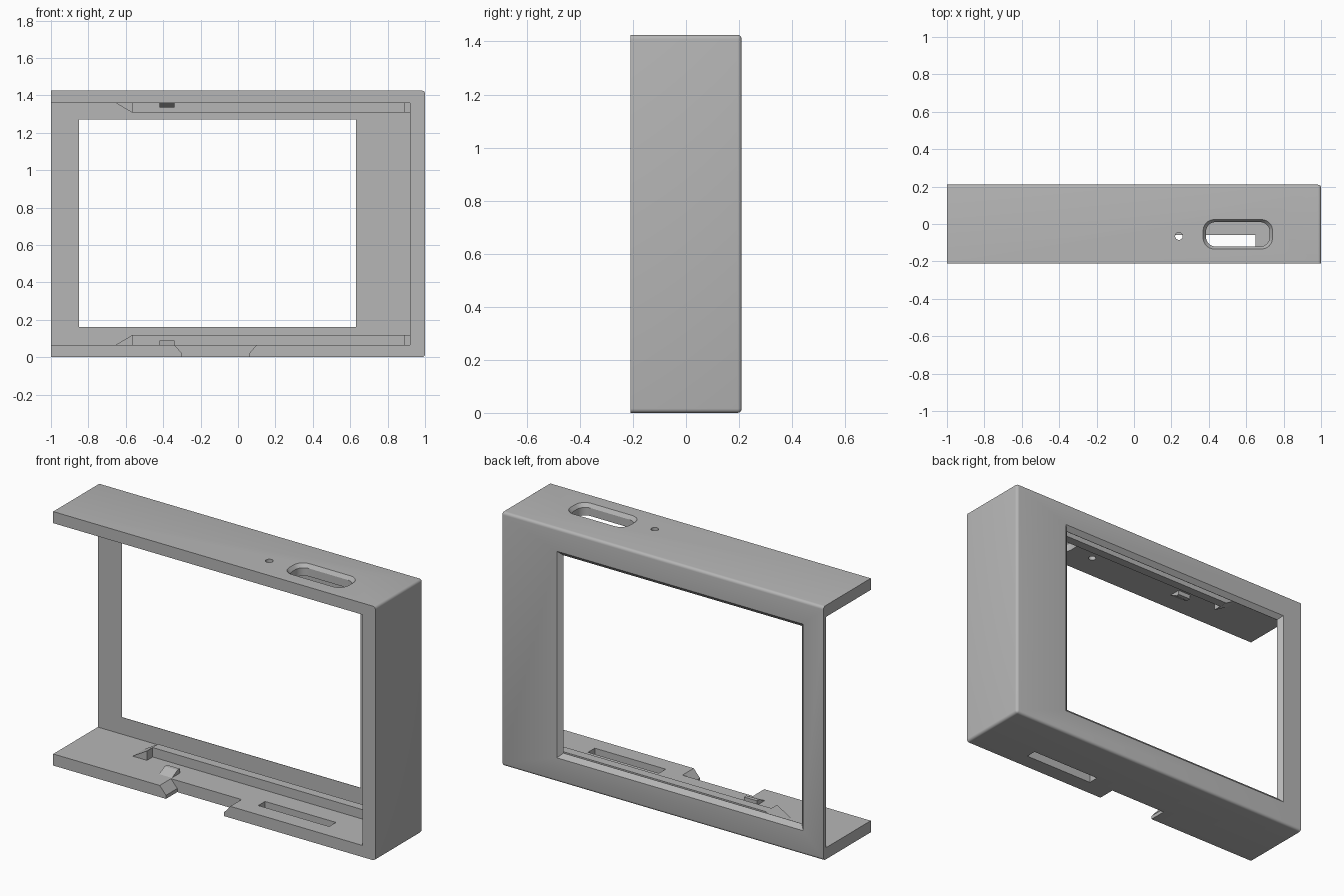
import bpy, bmesh, math
from mathutils import Vector

cube = bpy.data.objects.get("Cube")
if cube:
    bpy.data.objects.remove(cube, do_unlink=True)

H = 1.425          # total height
WALL = 0.065       # floor and roof thickness
D = 0.21           # half depth

grey = bpy.data.materials.new("plain grey")
grey.use_nodes = True
grey.diffuse_color = (0.47, 0.47, 0.47, 1)
grey.node_tree.nodes["Principled BSDF"].inputs["Base Color"].default_value = grey.diffuse_color


def finish(bm, name):
    bmesh.ops.recalc_face_normals(bm, faces=bm.faces)
    me = bpy.data.meshes.new(name)
    bm.to_mesh(me)
    bm.free()
    ob = bpy.data.objects.new(name, me)
    ob.data.materials.append(grey)
    bpy.context.collection.objects.link(ob)
    return ob


def prism(name, bottom, top):
    """Solid between two matching rings of points."""
    bm = bmesh.new()
    a = [bm.verts.new(p) for p in bottom]
    b = [bm.verts.new(p) for p in top]
    bm.faces.new(a)
    bm.faces.new(b)
    for i in range(len(a)):
        j = (i + 1) % len(a)
        bm.faces.new((a[i], a[j], b[j], b[i]))
    return finish(bm, name)


def box(name, x, y, z):
    ring = [(x[0], y[0]), (x[1], y[0]), (x[1], y[1]), (x[0], y[1])]
    return prism(name, [(*p, z[0]) for p in ring], [(*p, z[1]) for p in ring])


def side_profile(name, pts, y0, y1):
    """Extrude an x-z outline along y."""
    return prism(name, [(x, y0, z) for x, z in pts], [(x, y1, z) for x, z in pts])


def rounded(cx, cy, hx, hy, r, z, n=8):
    """Ring of a rounded rectangle."""
    pts = []
    for k, (sx, sy) in enumerate([(1, 1), (-1, 1), (-1, -1), (1, -1)]):
        for i in range(n + 1):
            a = math.pi / 2 * (k + i / n)
            pts.append((cx + sx * (hx - r) + r * math.cos(a),
                        cy + sy * (hy - r) + r * math.sin(a), z))
    return pts


def cut(ob, cutter):
    cutter.hide_render = True
    mod = ob.modifiers.new("cut", "BOOLEAN")
    mod.operation = "DIFFERENCE"
    mod.solver = "EXACT"
    mod.object = cutter
    bpy.context.view_layer.objects.active = ob
    bpy.ops.object.modifier_apply(modifier=mod.name)
    bpy.data.objects.remove(cutter, do_unlink=True)


# Outer shell with rounded back and closed-side edges
shell = box("frame_shell", (-1, 1), (-D, D), (0, H))
bm = bmesh.new()
bm.from_mesh(shell.data)
edges = []
for e in bm.edges:
    m = (e.verts[0].co + e.verts[1].co) / 2
    back, side, cap = m.y > D - .01, m.x > .99, abs(m.z - H / 2) > H / 2 - .01
    if (back and side) or (back and cap and m.x > -.5) or (side and cap):
        edges.append(e)
bmesh.ops.bevel(bm, geom=edges, offset=0.016, segments=4, profile=0.5, affect="EDGES")
bm.to_mesh(shell.data)
bm.free()

# Hollow interior, open at the front and one side
cut(shell, box("cavity", (-1.2, 0.92), (-0.4, 0.185), (WALL, H - WALL)))

# Window through the back plate, flared towards the rear
def window_ring(grow, y):
    x0, x1, z0, z1 = -0.85 - grow, 0.63 + grow, 0.16 - grow, 1.27 + grow
    return [(x0, y, z0), (x1, y, z0), (x1, y, z1), (x0, y, z1)]

cut(shell, prism("window_opening", window_ring(0, 0.1), window_ring(0, 0.2)))
cut(shell, prism("window_flare", window_ring(0, 0.187), window_ring(0.03, 0.215)))

# Roof: long rounded opening with flared rim, and a pin hole
cut(shell, prism("roof_slot", rounded(.555, -.055, .17, .065, .05, H - .2),
                 rounded(.555, -.055, .17, .065, .05, H + .1)))
cut(shell, prism("roof_slot_rim", rounded(.555, -.055, .17, .065, .05, H - .02),
                 rounded(.555, -.055, .187, .08, .06, H + .002)))
cut(shell, prism("pin_hole", rounded(.24, -.065, .02, .02, .02, H - .2),
                 rounded(.24, -.065, .02, .02, .02, H + .1)))

# Floor: straight slot and flared notch in the front edge
cut(shell, box("floor_slot", (.21, .65), (-.12, -.06), (-.1, .1)))
cut(shell, side_profile("front_notch", [(-.30, -.01), (.06, -.01), (.06, .02), (.10, WALL + .001),
                                        (.10, .1), (-.34, .1), (-.34, WALL + .001), (-.30, .02)],
                        -.3, -.11))

# Guide rails, stops and catches, repeated on the floor and roof
RAIL = 0.118
for label, flip in (("lower", False), ("upper", True)):
    def at(pts):
        return [(x, H - z if flip else z) for x, z in pts]
    base = WALL - .01
    side_profile(label + "_guide_rail",
                 at([(-.655, WALL), (-.565, RAIL), (.925, RAIL), (.925, base), (-.655, base)]),
                 .05, .10)
    side_profile(label + "_lead_in_ramp",
                 at([(-.655, WALL), (-.565, RAIL), (-.565, base), (-.655, base)]), 0, .05)
    side_profile(label + "_end_stop",
                 at([(.89, base), (.925, base), (.925, RAIL), (.89, RAIL)]), 0, .05)
    # Wedge-shaped catch
    zs = at([(0, base), (0, WALL), (0, WALL + .025)])
    z0, z1, z2 = (p[1] for p in zs)
    outline = [(-.10, z0), (-.10, z1), (-.05, z2), (-.03, z2), (-.03, z0)]
    prism(label + "_catch", [(-.42, y, z) for y, z in outline], [(-.34, y, z) for y, z in outline])

# Smooth the rounded edges only
bpy.ops.object.select_all(action="DESELECT")
shell.select_set(True)
bpy.context.view_layer.objects.active = shell
bpy.ops.object.shade_smooth_by_angle(angle=math.radians(30))
